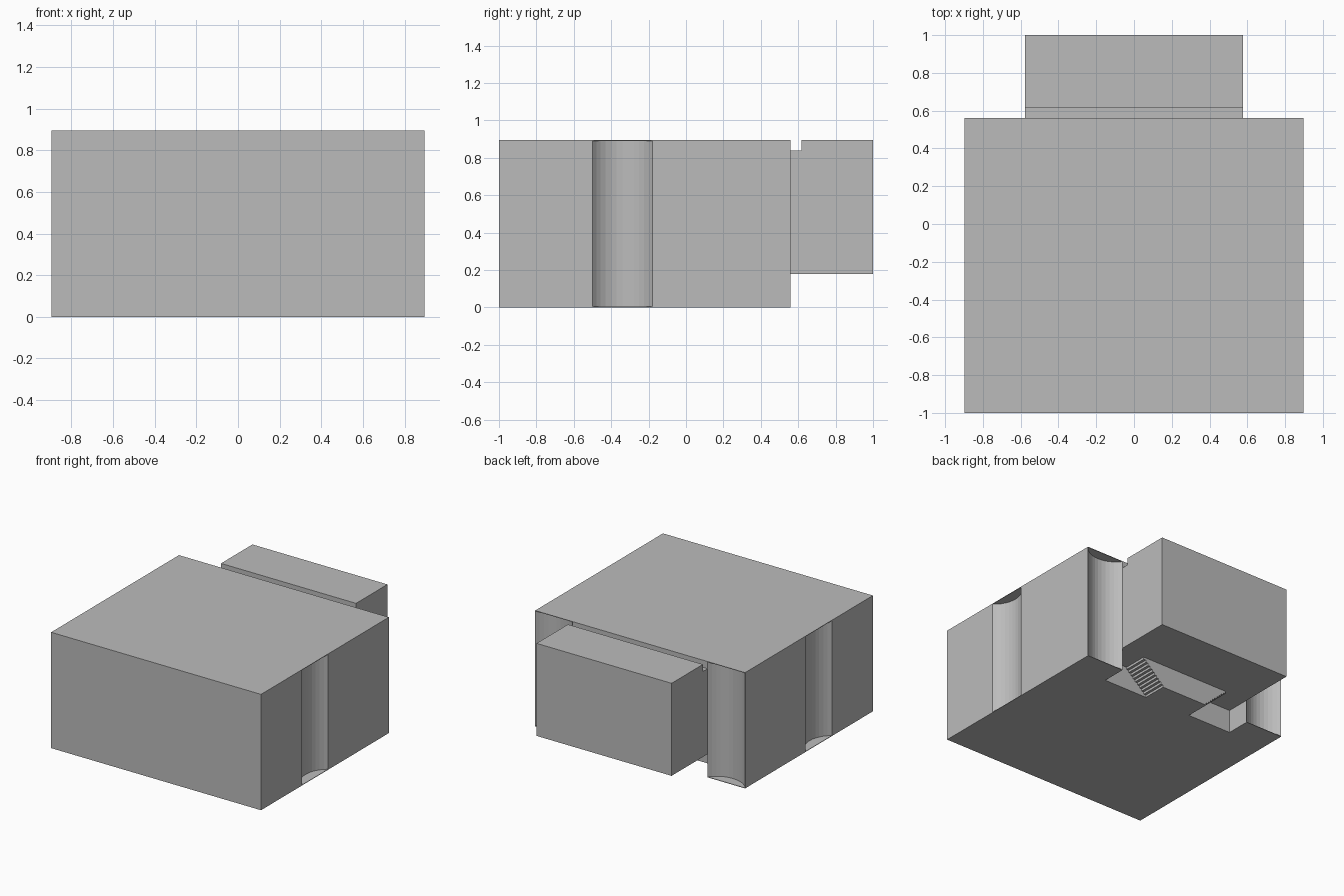
import bpy, bmesh, math
from mathutils import Vector

if "Cube" in bpy.data.objects:
    bpy.data.objects.remove(bpy.data.objects["Cube"])

W, H = 0.897, 0.895            # half width and height of the body
TAB = 0.577                    # half width of the rear tab
BACK, FRONT = 0.56, -1.0       # body ends along y
SKIN = 0.004                   # thin caps closing the grooves
LEDGE = 0.18                   # underside of the tab and of the notch

grey = bpy.data.materials.new("light_grey")
grey.diffuse_color = (0.5, 0.5, 0.5, 1)
grey.use_nodes = True
grey.node_tree.nodes["Principled BSDF"].inputs["Base Color"].default_value = grey.diffuse_color


def prism(name, pts, lo, hi, axis):
    """Extrude a 2D profile along x, y or z."""
    place = {"x": lambda a, b, t: (t, a, b),
             "y": lambda a, b, t: (a, t, b),
             "z": lambda a, b, t: (a, b, t)}[axis]
    bm = bmesh.new()
    rings = [[bm.verts.new(place(a, b, t)) for a, b in pts] for t in (lo, hi)]
    n = len(pts)
    for ring in rings:
        bm.faces.new(ring)
    for i in range(n):
        j = (i + 1) % n
        bm.faces.new((rings[0][i], rings[0][j], rings[1][j], rings[1][i]))
    bmesh.ops.recalc_face_normals(bm, faces=bm.faces)
    mesh = bpy.data.meshes.new(name)
    bm.to_mesh(mesh)
    bm.free()
    obj = bpy.data.objects.new(name, mesh)
    mesh.materials.append(grey)
    bpy.context.collection.objects.link(obj)
    return obj


def arc(p, q, depth, n=12):
    """Points of a hollow arc from p to q, bulging to the left."""
    p, q = Vector(p), Vector(q)
    half = (q - p).length / 2
    along = (q - p).normalized()
    left = Vector((-along.y, along.x))
    r = (half ** 2 + depth ** 2) / (2 * depth)
    centre = (p + q) / 2 + left * (depth - r)
    a = math.asin(half / r)
    return [tuple(centre + r * (along * math.sin(t) + left * math.cos(t)))
            for t in (-a + 2 * a * i / n for i in range(n + 1))]


def cut(obj, cutter):
    mod = obj.modifiers.new("cut", "BOOLEAN")
    mod.operation, mod.object, mod.solver = "DIFFERENCE", cutter, "EXACT"
    bpy.context.view_layer.objects.active = obj
    bpy.ops.object.modifier_apply(modifier=mod.name)


# Body with finger grooves on the sides and rear corners
half = [(W, FRONT)] + arc((W, -0.5), (W, -0.18), 0.08) + arc((W, BACK), (TAB, BACK), 0.08)
outline = half + [(-x, y) for x, y in reversed(half)]
body = prism("body", outline, SKIN, H - SKIN, "z")

# Full rectangular caps above and below
rect = [(-W, FRONT), (W, FRONT), (W, BACK), (-W, BACK)]
top_cap = prism("top_cap", rect, H - SKIN, H, "z")
bottom_cap = prism("bottom_cap", rect, 0, SKIN, "z")

# Underside notches, each with a staircase flank towards the middle
STEPS = 10
stairs = [(0.2, -0.1)]
for i in range(STEPS):
    x = 0.2 + 0.2 * i / STEPS
    stairs += [(x, LEDGE * (i + 1) / STEPS), (x + 0.2 / STEPS, LEDGE * (i + 1) / STEPS)]
stairs += [(TAB, LEDGE), (TAB, -0.1)]
for side in (1, -1):
    cutter = prism("notch_cutter", [(side * x, z) for x, z in stairs], 0.37, 0.7, "y")
    cutter.hide_render = True
    for part in (body, bottom_cap):
        cut(part, cutter)
    bpy.data.objects.remove(cutter)

# Rear tab with a shallow slot across its top
prism("rear_tab", [(BACK, LEDGE), (1, LEDGE), (1, H), (0.617, H), (0.617, 0.84), (BACK, 0.84)],
      -TAB, TAB, "x")
